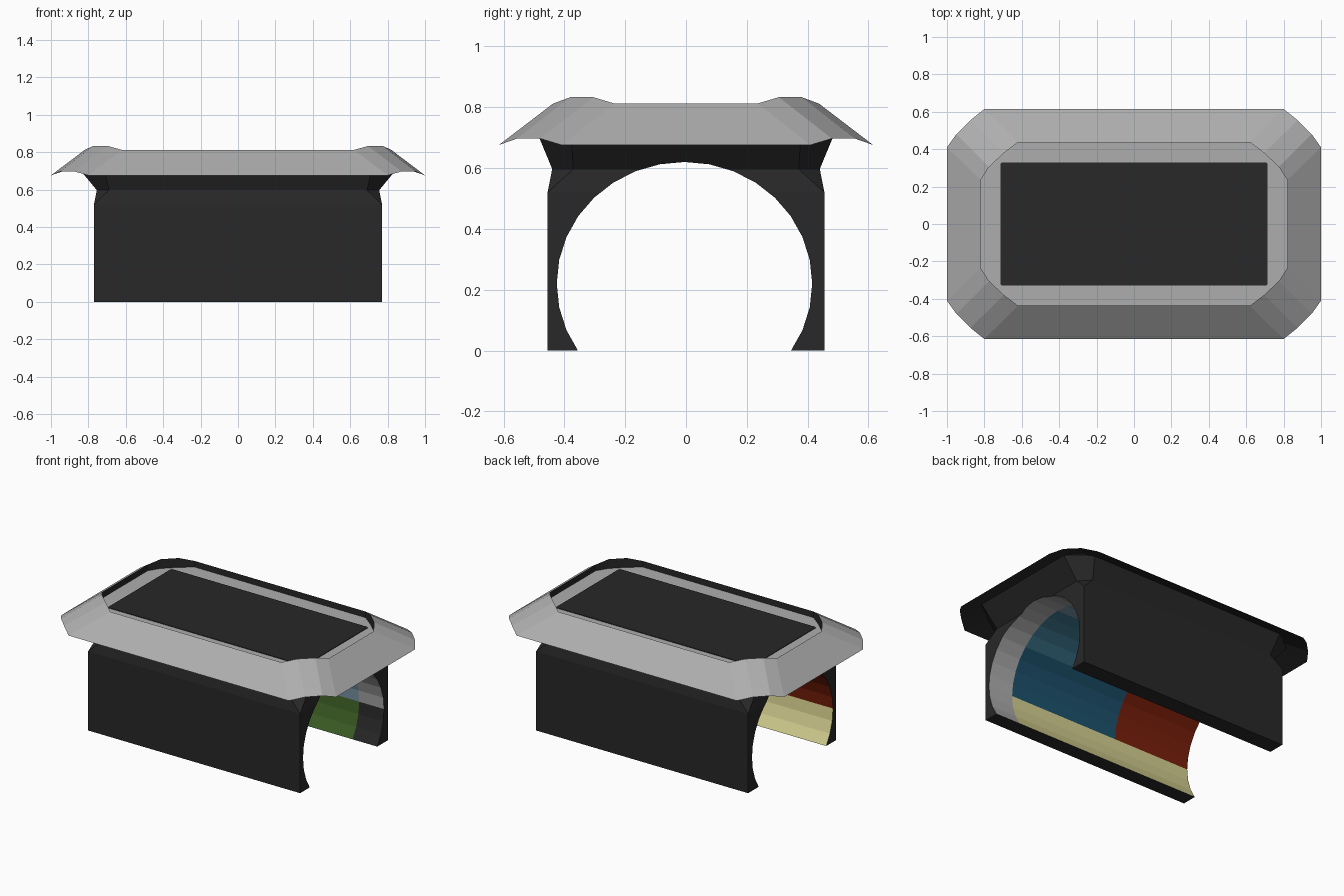
import bpy, bmesh, math

if "Cube" in bpy.data.objects:
    bpy.data.objects.remove(bpy.data.objects["Cube"])

# ---- materials -------------------------------------------------------------
def mat(name, r, g, b):
    m = bpy.data.materials.new(name)
    m.diffuse_color = (r, g, b, 1)
    m.use_nodes = True
    m.node_tree.nodes["Principled BSDF"].inputs["Base Color"].default_value = m.diffuse_color
    return m

BLACK, GREY, CREAM, GREEN, RED, BLUE, MID_BLUE, PALE = range(8)
MATS = [mat("black", .021, .021, .021), mat("grey", .42, .42, .42),
        mat("cream", .67, .63, .28), mat("green", .047, .115, .018),
        mat("red", .19, .014, .003), mat("blue", .012, .085, .155),
        mat("mid_blue", .05, .19, .29), mat("pale_blue", .22, .34, .43)]

def make(name, bm):
    bmesh.ops.recalc_face_normals(bm, faces=bm.faces)
    me = bpy.data.meshes.new(name)
    bm.to_mesh(me)
    bm.free()
    ob = bpy.data.objects.new(name, me)
    bpy.context.collection.objects.link(ob)
    for m in MATS:
        me.materials.append(m)
    return ob

def ring(bm, corner):
    """Mirror one corner's points (x, y, z) into a closed loop."""
    loop = []
    for sx, sy in ((1, 1), (-1, 1), (-1, -1), (1, -1)):
        pts = corner if sx * sy > 0 else corner[::-1]
        loop += [bm.verts.new((sx * x, sy * y, z)) for x, y, z in pts]
    return loop

def loft(corners, mats, caps=(None, None)):
    bm = bmesh.new()
    rings = [ring(bm, c) for c in corners]
    for a, b, m in zip(rings, rings[1:], mats):
        for i in range(len(a)):
            j = (i + 1) % len(a)
            bm.faces.new((a[i], a[j], b[j], b[i])).material_index = m
    for r, m in ((rings[0], caps[0]), (rings[-1], caps[1])):
        if m is not None:
            bm.faces.new(r).material_index = m
    bmesh.ops.remove_doubles(bm, verts=bm.verts, dist=1e-5)
    bmesh.ops.dissolve_degenerate(bm, edges=bm.edges, dist=1e-5)
    return bm

# ---- body: box, narrowed neck, flared top ----------------------------------
def oct2(X, y, x, Y, z):
    return [(X, y, z), (x, Y, z)]

body = make("body", loft([oct2(.77, .455, .77, .455, 0),
                          oct2(.77, .455, .77, .455, .52),
                          oct2(.755, .37, .69, .44, .597),
                          oct2(.865, .38, .72, .495, .73)],
                         [BLACK] * 3, (BLACK, BLACK)))

# ---- tunnel cut through the body -------------------------------------------
RY, RZ, CY, CZ, N = .42, .4, -.005, .22, 32
bm = bmesh.new()
ends = [[bm.verts.new((x, CY + RY * math.cos(2 * math.pi * i / N),
                       CZ + RZ * math.sin(2 * math.pi * i / N))) for i in range(N)]
        for x in (-1.2, 1.2)]
for i in range(N):
    j = (i + 1) % N
    bm.faces.new((ends[0][i], ends[0][j], ends[1][j], ends[1][i]))
for e in ends:
    bm.faces.new(e)
cutter = make("tunnel_cutter", bm)
cutter.hide_render = True
mod = body.modifiers.new("tunnel", 'BOOLEAN')
mod.operation = 'DIFFERENCE'
mod.solver = 'EXACT'
mod.object = cutter
bpy.context.view_layer.objects.active = body
bpy.ops.object.modifier_apply(modifier="tunnel")
bpy.data.objects.remove(cutter)

# ---- coloured tunnel lining -------------------------------------------------
X_RING, X_SPLIT = .59, -.21
bm = bmesh.new()
bm.from_mesh(body.data)
for x in (X_RING, X_SPLIT):
    bmesh.ops.bisect_plane(bm, geom=bm.verts[:] + bm.edges[:] + bm.faces[:],
                           plane_co=(x, 0, 0), plane_no=(1, 0, 0))
bm.normal_update()
for f in bm.faces:
    f.material_index = BLACK
    x, y, z = f.calc_center_median()
    v, w = y - CY, z - CZ
    if math.hypot(v / RY, w / RZ) > 1.01 or abs(f.normal.x) > .1:
        continue
    if f.normal.y * v + f.normal.z * w > -.9 * math.hypot(v, w):
        continue
    low = z < CZ
    if x > X_RING:
        f.material_index = BLACK if low and y > 0 else GREY
    elif low:
        f.material_index = GREEN if y > 0 else CREAM
    elif x < X_SPLIT:
        f.material_index = RED
    else:
        f.material_index = PALE if y > 0 else MID_BLUE if y > -.3 else BLUE
bm.to_mesh(body.data)
bm.free()

# ---- flared roof frame with lifted corners and a recessed top ---------------
def oct4(plan, z, lift):
    return [(x, y, z + (lift if i in (1, 2) else 0)) for i, (x, y) in enumerate(plan)]

under = [(.865, .36), (.82, .41), (.77, .455), (.70, .49)]
rim = [(1, .41), (.95, .48), (.875, .555), (.8, .615)]
crest = [(.82, .235), (.775, .305), (.695, .38), (.62, .437)]
make("roof_frame", loft([oct4(under, .728, .01), oct4(rim, .676, .021),
                         oct4(crest, .812, .021), oct4(crest, .772, 0)],
                        [BLACK, GREY, BLACK], (None, GREY)))

# ---- dark top panel ----------------------------------------------------------
p = [(.715, .322), (.707, .33)]
make("top_panel", loft([[(x, y, .771) for x, y in p], [(x, y, .776) for x, y in p]],
                       [BLACK], (BLACK, BLACK)))
